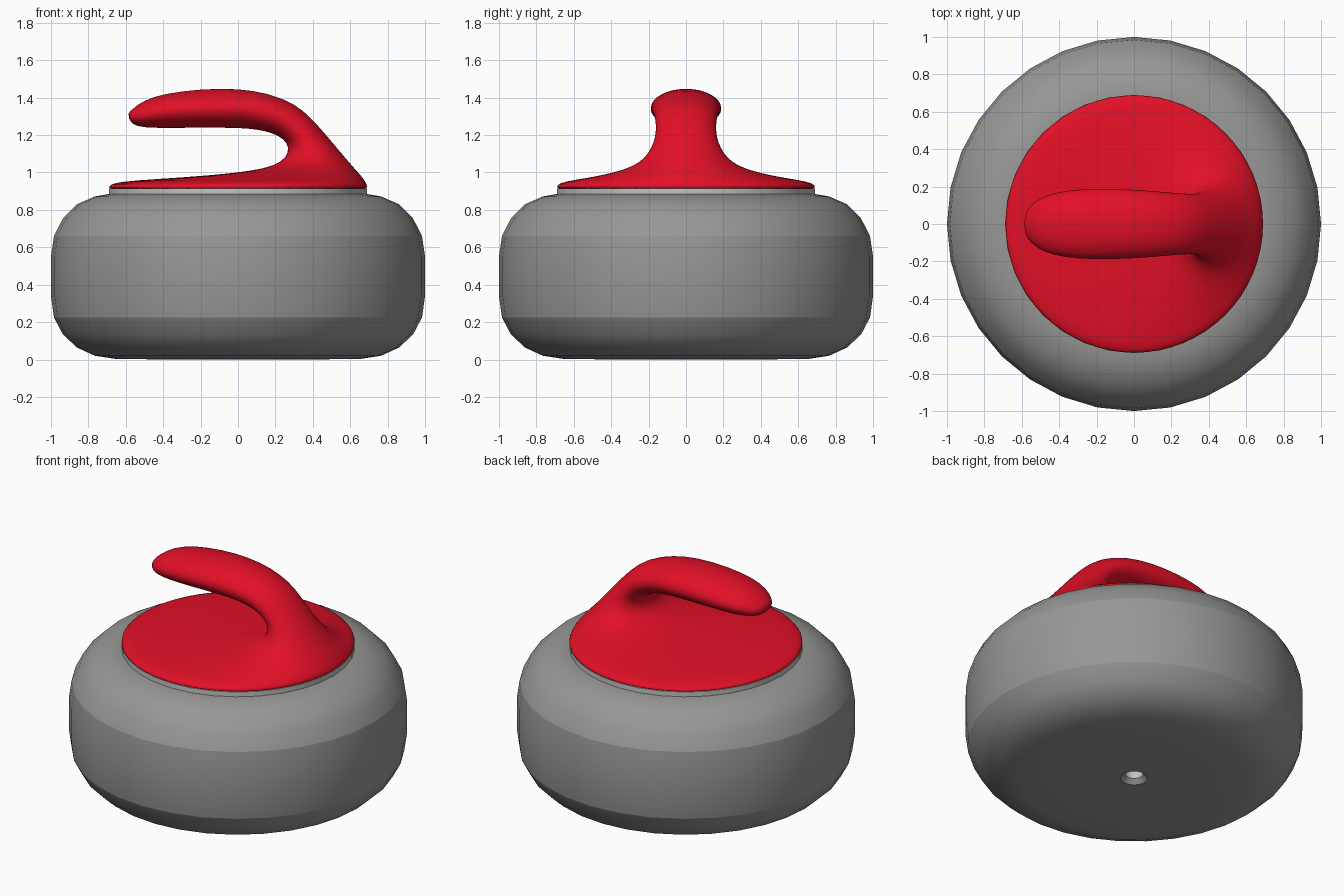
import bpy, bmesh, math

if "Cube" in bpy.data.objects:
    bpy.data.objects.remove(bpy.data.objects["Cube"])

def material(name, rgb):
    m = bpy.data.materials.new(name)
    m.diffuse_color = (*rgb, 1)
    m.use_nodes = True
    m.node_tree.nodes["Principled BSDF"].inputs["Base Color"].default_value = m.diffuse_color
    return m

grey = material("granite grey", (0.31, 0.31, 0.30))
pale = material("pale grey", (0.55, 0.55, 0.54))
red = material("handle red", (0.76, 0.005, 0.02))

def loft(name, rings, mat, closed=False, caps=False):
    """Skin a list of vertex rings into one mesh object."""
    bm = bmesh.new()
    rows = [[bm.verts.new(p) for p in ring] for ring in rings]
    n = len(rows[0])
    pairs = list(zip(rows, rows[1:]))
    if closed:
        pairs.append((rows[-1], rows[0]))
    for a, b in pairs:
        for i in range(n):
            j = (i + 1) % n
            bm.faces.new((a[i], a[j], b[j], b[i]))
    if caps:
        bm.faces.new(rows[0])
        bm.faces.new(rows[-1])
    bmesh.ops.recalc_face_normals(bm, faces=bm.faces)
    mesh = bpy.data.meshes.new(name)
    bm.to_mesh(mesh)
    bm.free()
    ob = bpy.data.objects.new(name, mesh)
    bpy.context.collection.objects.link(ob)
    mesh.materials.append(mat)
    bpy.ops.object.select_all(action='DESELECT')
    ob.select_set(True)
    bpy.context.view_layer.objects.active = ob
    bpy.ops.object.shade_smooth_by_angle(angle=math.radians(35))
    return ob

def ellipse(left, right, w, n=32):
    """Ring through two points of the centre plane, with half-width w in y."""
    out = []
    for i in range(n):
        t = 2 * math.pi * i / n
        c = (1 + math.cos(t)) / 2
        out.append((left[0] + (right[0] - left[0]) * c, w * math.sin(t),
                    left[1] + (right[1] - left[1]) * c))
    return out

def circle(r, z):
    return ellipse((-r, z), (r, z), r)

# Stone body, with a bolt hole through the middle
profile = [(.055, .03), (.08, 0), (.4, 0), (.66, .004), (.765, .02), (.861, .064),
           (.936, .134), (.984, .225), (1, .34), (1, .55), (.984, .66),
           (.936, .754), (.861, .83), (.765, .872), (.695, .884), (.055, .884)]
stone = loft("stone", [circle(r, z) for r, z in profile], grey, closed=True)
# Crisp edges of the striking band
for e in stone.data.edges:
    za, zb = (stone.data.vertices[v].co.z for v in e.vertices)
    if abs(za - zb) < 1e-5 and min(abs(za - .225), abs(za - .66)) < 1e-3:
        e.use_edge_sharp = True

# Bolt hole lining and collar under the handle
loft("hole_lining", [circle(.053, .03), circle(.053, .88)], pale, caps=False)
loft("collar", [circle(.69, .88), circle(.69, .915)], pale, caps=True)

# Handle: disc that flows into the neck and the curved grip
sections = [
    ((-.62, .91), (.62, .91), .62), ((-.69, .91), (.69, .91), .69),
    ((-.697, .925), (.697, .925), .697), ((-.67, .945), (.687, .945), .678),
    ((-.55, .958), (.677, .962), .60), ((-.3, .973), (.66, .982), .49),
    ((-.02, .996), (.638, 1.007), .38), ((.14, 1.02), (.607, 1.04), .29),
    ((.235, 1.055), (.567, 1.087), .225), ((.272, 1.11), (.512, 1.152), .185),
    ((.264, 1.157), (.457, 1.217), .165), ((.22, 1.196), (.39, 1.293), .16),
    ((.15, 1.221), (.305, 1.368), .166), ((.06, 1.235), (.165, 1.424), .176),
    ((-.05, 1.239), (0, 1.45), .186), ((-.2, 1.239), (-.2, 1.447), .192),
    ((-.36, 1.238), (-.39, 1.423), .18), ((-.45, 1.238), (-.505, 1.387), .152),
    ((-.525, 1.243), (-.567, 1.337), .108), ((-.575, 1.262), (-.592, 1.315), .055)]
handle = loft("handle", [ellipse(*s) for s in sections], red, caps=True)
for p in handle.data.polygons:
    p.use_smooth = True
for e in handle.data.edges:
    e.use_edge_sharp = False
sub = handle.modifiers.new("smooth", 'SUBSURF')
sub.levels = sub.render_levels = 1
